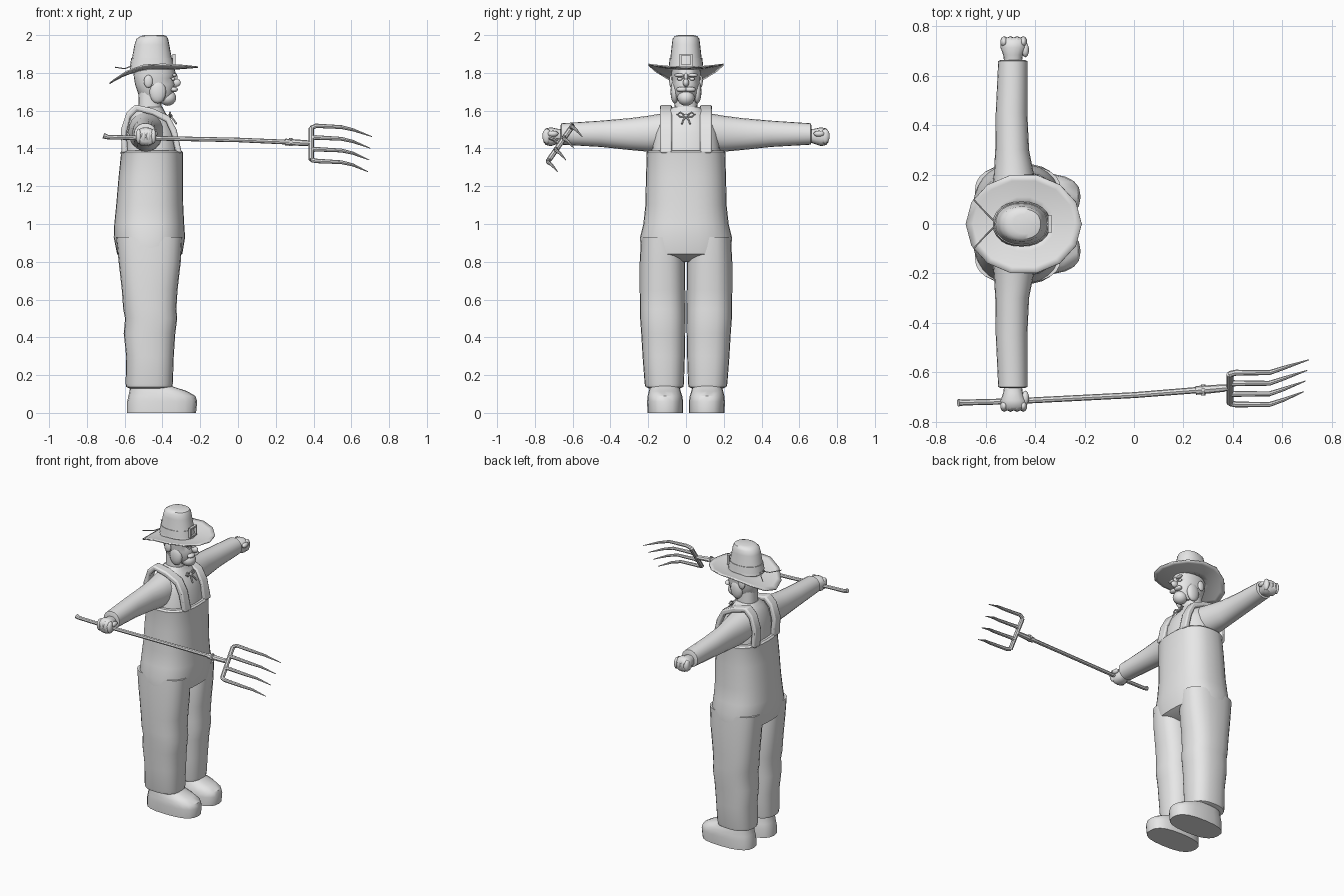
import bpy, bmesh
from math import sin, cos, pi, tau, radians
from mathutils import Vector

cube = bpy.data.objects.get("Cube")
if cube:
    bpy.data.objects.remove(cube)

GREY = (0.8, 0.8, 0.8, 1)
mat = bpy.data.materials.new("plain_grey")
mat.use_nodes = True
mat.diffuse_color = GREY
mat.node_tree.nodes["Principled BSDF"].inputs["Base Color"].default_value = GREY


def finish(name, mesh, angle=40):
    mesh.materials.clear()
    mesh.materials.append(mat)
    mesh.shade_smooth()
    mesh.set_sharp_from_angle(angle=radians(angle))
    ob = bpy.data.objects.new(name, mesh)
    bpy.context.collection.objects.link(ob)
    return ob


def from_bm(name, bm, angle=40):
    bmesh.ops.recalc_face_normals(bm, faces=bm.faces)
    mesh = bpy.data.meshes.new(name)
    bm.to_mesh(mesh)
    bm.free()
    return finish(name, mesh, angle)


def loft(name, rows, axis="z", n=24, power=2.4, side=1):
    """Rows of (position, a0, a1, b0, b1): rounded sections stacked along an axis."""
    bm = bmesh.new()
    rings = []
    for p, a0, a1, b0, b1 in rows:
        ring = []
        for i in range(n):
            c, s = cos(tau * i / n), sin(tau * i / n)
            a = (a0 + a1) / 2 + (a1 - a0) / 2 * abs(c) ** (2 / power) * (1 if c > 0 else -1)
            b = (b0 + b1) / 2 + (b1 - b0) / 2 * abs(s) ** (2 / power) * (1 if s > 0 else -1)
            co = (a, b, p) if axis == "z" else (a, p, b)
            ring.append(bm.verts.new((co[0], co[1] * side, co[2])))
        rings.append(ring)
    for lo, hi in zip(rings, rings[1:]):
        for i in range(n):
            j = (i + 1) % n
            bm.faces.new((lo[i], lo[j], hi[j], hi[i]))
    bm.faces.new(rings[0])
    bm.faces.new(rings[-1])
    return from_bm(name, bm)


def blob(name, centre, size, seg=14):
    bm = bmesh.new()
    bmesh.ops.create_uvsphere(bm, u_segments=seg, v_segments=seg // 2 + 1, radius=1)
    for v in bm.verts:
        v.co = Vector(centre) + Vector(a * b for a, b in zip(v.co, size))
    return from_bm(name, bm, 60)


def box(name, centre, size):
    bm = bmesh.new()
    bmesh.ops.create_cube(bm, size=1)
    for v in bm.verts:
        v.co = Vector(centre) + Vector(a * b for a, b in zip(v.co, size))
    return from_bm(name, bm)


def tube(name, pts, radii, res=2):
    """Tapered round tube through the given points."""
    cu = bpy.data.curves.new(name, "CURVE")
    cu.dimensions = "3D"
    cu.bevel_depth = 1
    cu.bevel_resolution = res
    cu.use_fill_caps = True
    sp = cu.splines.new("POLY")
    sp.points.add(len(pts) - 1)
    for i, p in enumerate(pts):
        sp.points[i].co = (*p, 1)
        sp.points[i].radius = radii[i] if isinstance(radii, (list, tuple)) else radii
    tmp = bpy.data.objects.new(name + "_path", cu)
    bpy.context.collection.objects.link(tmp)
    dg = bpy.context.evaluated_depsgraph_get()
    mesh = bpy.data.meshes.new_from_object(tmp.evaluated_get(dg))
    bpy.data.objects.remove(tmp)
    return finish(name, mesh)


def even(z, x0, x1, half):
    return (z, x0, x1, -half, half)


# Overalls body with a rolled top edge
loft("overalls_body", [even(*r) for r in (
    (.80, -.56, -.38, .12), (.84, -.64, -.295, .24), (.93, -.658, -.28, .243),
    (1.0, -.655, -.285, .226), (1.1, -.645, -.29, .215), (1.25, -.632, -.292, .212),
    (1.365, -.62, -.292, .208), (1.38, -.622, -.29, .21), (1.39, -.612, -.3, .2))], n=32, power=2.5)

# Shirt, neck and head
loft("shirt", [even(*r) for r in (
    (1.36, -.6, -.31, .185), (1.48, -.59, -.325, .17), (1.55, -.575, -.355, .145),
    (1.59, -.555, -.385, .105), (1.62, -.53, -.4, .068))], power=2.3)
loft("neck", [even(*r) for r in ((1.57, -.53, -.4, .064), (1.72, -.525, -.41, .056))], n=16)
loft("head", [even(*r) for r in (
    (1.65, -.49, -.37, .045), (1.68, -.525, -.345, .062), (1.74, -.545, -.335, .074),
    (1.77, -.55, -.345, .076), (1.79, -.553, -.328, .078), (1.86, -.55, -.345, .074))], power=2.2)

# Face
blob("nose", (-.328, 0, 1.748), (.026, .016, .022))
blob("nose_bridge", (-.335, 0, 1.772), (.016, .011, .03))
blob("chin_beard", (-.372, 0, 1.668), (.046, .046, .042))
for y, lab in ((1, "left"), (-1, "right")):
    blob(lab + "_ear", (-.475, y * .078, 1.755), (.024, .011, .034))
    blob(lab + "_sideburn", (-.425, y * .06, 1.7), (.045, .022, .062))
    blob(lab + "_moustache", (-.338, y * .022, 1.712), (.02, .03, .014))
    blob(lab + "_eye", (-.343, y * .033, 1.768), (.01, .014, .009))
    blob(lab + "_brow", (-.335, y * .036, 1.788), (.012, .028, .009))

# Hat crown, band and buckle
loft("hat_crown", [even(*r) for r in (
    (1.82, -.572, -.338, .092), (1.85, -.566, -.345, .086), (1.95, -.548, -.364, .075),
    (1.98, -.538, -.37, .071), (1.995, -.515, -.378, .06), (2.0, -.49, -.395, .04))], power=2.2)
loft("hat_band", [even(*r) for r in (
    (1.838, -.572, -.34, .091), (1.88, -.565, -.348, .086))], power=2.2)
for y in (-.03, .03):
    box("buckle_side", (-.34, y, 1.868), (.016, .01, .065))
for z in (1.84, 1.896):
    box("buckle_bar", (-.34, 0, z), (.016, .07, .01))

# Hat brim: sides curl up, the back droops
bm = bmesh.new()
N = 14
rings = []
for t in (.38, .55, .72, .88, 1.0):
    ring = []
    for i in range(N):
        c, s = cos(tau * i / N), sin(tau * i / N)
        bend = .028 * s * s + (.012 if c > 0 else -.075) * c * c
        ring.append(bm.verts.new((-.447 + .235 * t * c, .203 * t * s, 1.822 + bend * t * t)))
    rings.append(ring)
for lo, hi in zip(rings, rings[1:]):
    for i in range(N):
        j = (i + 1) % N
        bm.faces.new((lo[i], hi[i], hi[j], lo[j]))
brim = from_bm("hat_brim", bm, 60)
brim.modifiers.new("thickness", "SOLIDIFY").thickness = .007
for y in (-1, 1):
    tube("hat_straw", [(-.555, 0, 1.84), (-.6, y * .045, 1.822), (-.65, y * .1, 1.83)], .003, 1)

# Tied cord at the collar
blob("cord_knot", (-.36, 0, 1.572), (.014, .012, .011), 10)
for y in (-1, 1):
    tube("cord_loop", [(-.362, 0, 1.572), (-.36, y * .03, 1.592), (-.358, y * .046, 1.58),
                       (-.358, y * .03, 1.568), (-.36, 0, 1.57)], .005, 1)
    tube("cord_tail", [(-.356, 0, 1.57), (-.34, y * .015, 1.55), (-.326, y * .022, 1.53)], .005, 1)

# Straps over the shoulders
strap_path = [(-.616, 1.375), (-.62, 1.5), (-.59, 1.59), (-.545, 1.632), (-.45, 1.612),
              (-.365, 1.572), (-.325, 1.5), (-.297, 1.375)]
for side, lab in ((1, "left"), (-1, "right")):
    bm = bmesh.new()
    rows = []
    for x, z in strap_path:
        inward = (Vector((-.46, 1.4)) - Vector((x, z))).normalized() * .035
        rows.append([bm.verts.new((px, side * y, pz)) for px, y, pz in (
            (x, .074, z), (x, .138, z),
            (x + inward.x, .138, z + inward.y), (x + inward.x, .074, z + inward.y))])
    for a, b in zip(rows, rows[1:]):
        for i in range(4):
            bm.faces.new((a[i], a[i - 1], b[i - 1], b[i]))
    bm.faces.new(rows[0])
    bm.faces.new(rows[-1])
    strap = from_bm(lab + "_strap", bm, 50)
    bev = strap.modifiers.new("soft_edge", "BEVEL")
    bev.width, bev.segments, bev.limit_method = .009, 2, "ANGLE"
    bev.angle_limit = radians(50)

# Limbs
for side, lab in ((1, "left"), (-1, "right")):
    loft(lab + "_sleeve", [
        (.1, -.58, -.39, 1.385, 1.59), (.2, -.568, -.405, 1.383, 1.573),
        (.3, -.562, -.425, 1.392, 1.56), (.45, -.56, -.432, 1.408, 1.547),
        (.66, -.55, -.432, 1.42, 1.533), (.664, -.54, -.442, 1.43, 1.523)], "y", 20, 2.1, side)
    loft(lab + "_hand", [
        (.65, -.525, -.455, 1.435, 1.5), (.685, -.53, -.45, 1.422, 1.505),
        (.715, -.541, -.434, 1.412, 1.512), (.742, -.538, -.436, 1.418, 1.506),
        (.755, -.525, -.45, 1.435, 1.49)], "y", 16, 2.3, side)
    for k in range(4):
        blob(lab + "_finger", (-.526 + k * .026, side * .737, 1.465), (.016, .024, .04), 10)
    blob(lab + "_thumb", (-.44, side * .705, 1.478), (.015, .03, .016), 10)
    loft(lab + "_trouser_leg", [
        (.13, -.575, -.36, .03, .198), (.138, -.592, -.348, .014, .215),
        (.155, -.595, -.345, .011, .219), (.3, -.592, -.34, .006, .23),
        (.42, -.605, -.332, .004, .237), (.5, -.598, -.322, .003, .243),
        (.55, -.608, -.326, .003, .244), (.65, -.615, -.32, .004, .245),
        (.8, -.632, -.303, .005, .245), (.93, -.645, -.295, .02, .238)], "z", 24, 2.5, side)
    loft(lab + "_shoe", [
        (0, -.588, -.222, .016, .204), (.06, -.587, -.216, .015, .206),
        (.09, -.58, -.226, .02, .203), (.115, -.575, -.27, .028, .197),
        (.14, -.57, -.345, .035, .19), (.17, -.565, -.375, .045, .185)], "z", 20, 2.6, side)

# Pitchfork handle and ferrule
tube("fork_handle", [(-.712, -.724, 1.468), (-.69, -.723, 1.46), (-.49, -.718, 1.455),
                     (0, -.693, 1.445), (.39, -.662, 1.428)], [.015, .012, .012, .012, .013])
tube("fork_ferrule", [(.25, -.674, 1.434), (.37, -.664, 1.428)], [.018, .015])
tube("fork_bolt", [(.28, -.65, 1.434), (.28, -.694, 1.434)], .009)
tube("fork_bolt_upright", [(.28, -.672, 1.412), (.28, -.672, 1.456)], .009)

# Pitchfork crossbar and four bent tines
top, step = Vector((.388, -.602, 1.517)), Vector((0, -.043, -.062))
tube("fork_crossbar", [top + step * k for k in (.15, 1, 2, 2.85)], .014)
for k in range(4):
    inset = {0: .15, 3: -.15}.get(k, 0)
    base = top + step * k
    tube("fork_tine", [base + step * inset, base + Vector((.025, 0, .003)),
                       base + Vector((.16, 0, -.004)), base + Vector((.22, .02, -.018)),
                       base + Vector((.32 - .007 * k, .052, -.054))],
         [.013, .012, .01, .008, .002])
